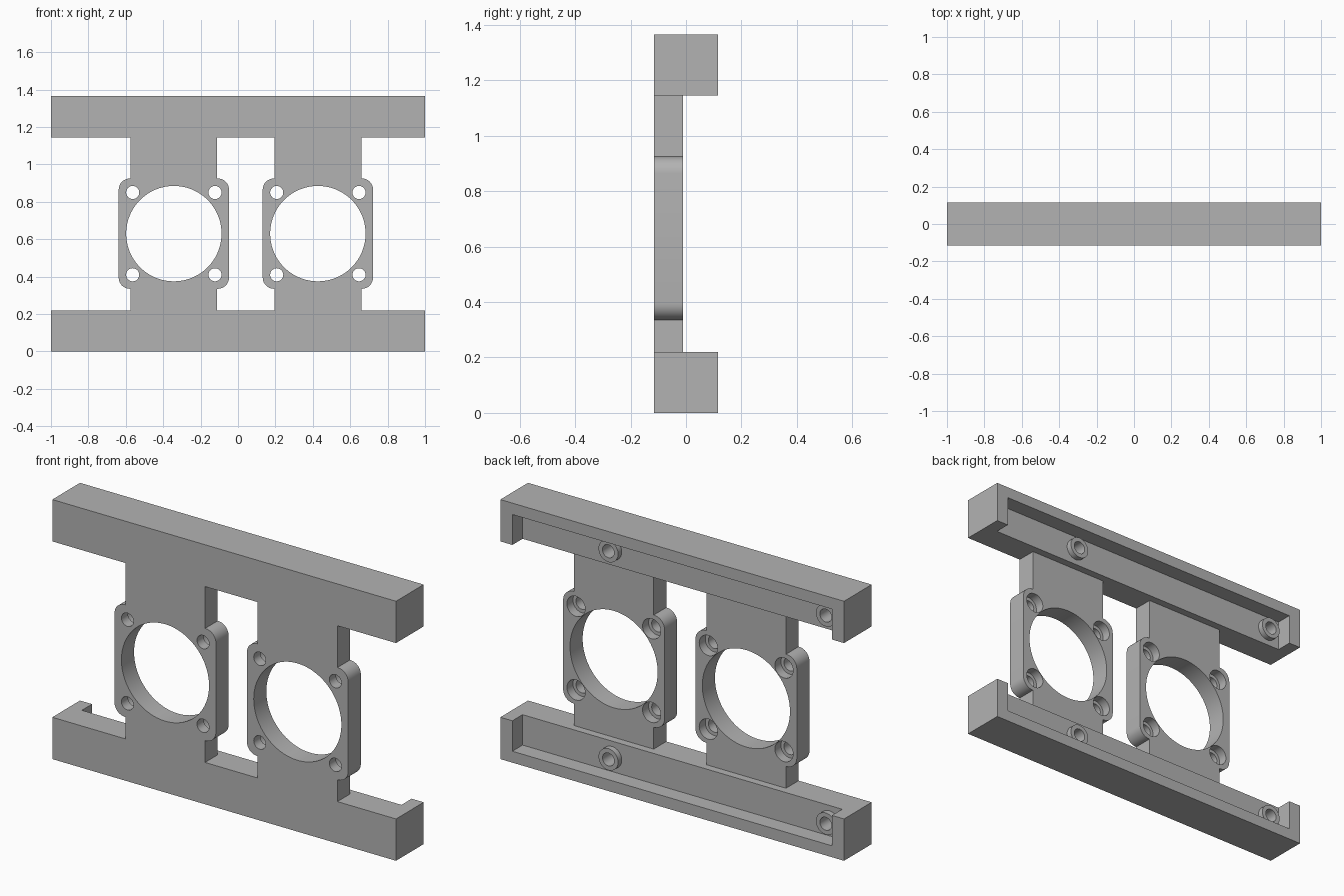
import bpy, bmesh, math
from mathutils import Matrix, Vector

if "Cube" in bpy.data.objects:
    bpy.data.objects.remove(bpy.data.objects["Cube"])

grey = bpy.data.materials.new("plain_grey")
grey.use_nodes = True
COLOR = (0.45, 0.45, 0.45, 1)
grey.diffuse_color = COLOR
grey.node_tree.nodes["Principled BSDF"].inputs["Base Color"].default_value = COLOR

FRONT, BACK = -0.115, 0.115
TOWER_BACK, FLOOR = -0.01, 0.03
HEIGHT, RAIL = 1.365, 0.22


def finish(name, bm):
    bmesh.ops.recalc_face_normals(bm, faces=bm.faces)
    mesh = bpy.data.meshes.new(name)
    bm.to_mesh(mesh)
    bm.free()
    mesh.materials.append(grey)
    ob = bpy.data.objects.new(name, mesh)
    bpy.context.collection.objects.link(ob)
    return ob


def box(name, x0, x1, y0, y1, z0, z1):
    bm = bmesh.new()
    size = Vector((x1 - x0, y1 - y0, z1 - z0))
    mid = Vector((x0 + x1, y0 + y1, z0 + z1)) / 2
    bmesh.ops.create_cube(bm, size=1, matrix=Matrix.Translation(mid) @ Matrix.Diagonal(size).to_4x4())
    return finish(name, bm)


def rod(name, x, z, r, y0, y1, sides=40):
    # Cylinder running front to back
    bm = bmesh.new()
    place = Matrix.Translation((x, (y0 + y1) / 2, z)) @ Matrix.Rotation(math.pi / 2, 4, "X")
    bmesh.ops.create_cone(bm, cap_ends=True, segments=sides, radius1=r, radius2=r,
                          depth=y1 - y0, matrix=place)
    return finish(name, bm)


def combine(ob, tool, operation="DIFFERENCE"):
    mod = ob.modifiers.new("combine", "BOOLEAN")
    mod.operation, mod.object, mod.solver = operation, tool, "EXACT"
    bpy.context.view_layer.objects.active = ob
    bpy.ops.object.modifier_apply(modifier=mod.name)
    bpy.data.objects.remove(tool)


def smooth(ob):
    bpy.ops.object.select_all(action="DESELECT")
    ob.select_set(True)
    bpy.context.view_layer.objects.active = ob
    bpy.ops.object.shade_smooth_by_angle(angle=math.radians(30))


# Ring mounts: an upright strip that widens into a rounded plate
def ring_mount(name, cx):
    cz, half, neck, r = 0.63, 0.295, 0.232, 0.06
    side = [(neck, RAIL), (neck, cz - half)]
    for sign, start in ((-1, -90), (1, 0)):
        for i in range(9):
            a = math.radians(start + i * 90 / 8)
            side.append((half - r + r * math.cos(a), cz + sign * (half - r) + r * math.sin(a)))
    side += [(neck, cz + half), (neck, HEIGHT - RAIL)]
    outline = side + [(-x, z) for x, z in reversed(side)]
    bm = bmesh.new()
    face = bm.faces.new([bm.verts.new((cx + x, FRONT, z)) for x, z in outline])
    out = bmesh.ops.extrude_face_region(bm, geom=[face])
    moved = [v for v in out["geom"] if isinstance(v, bmesh.types.BMVert)]
    bmesh.ops.translate(bm, verts=moved, vec=(0, TOWER_BACK - FRONT, 0))
    ob = finish(name, bm)
    combine(ob, rod("cutter", cx, cz, 0.255, -0.3, 0.3, 96))
    # Corner screw holes, counterbored from the back
    for sx in (-1, 1):
        for sz in (-1, 1):
            x, z = cx + sx * 0.22, cz + sz * 0.22
            combine(ob, rod("cutter", x, z, 0.035, -0.3, 0.3))
            combine(ob, rod("cutter", x, z, 0.053, TOWER_BACK - 0.05, 0.3))
    smooth(ob)


ring_mount("right_ring_mount", -0.343)
ring_mount("left_ring_mount", 0.427)


# Rails: bars hollowed from the back, open toward the middle
def rail(name, z0, cut0, cut1, boss_z):
    ob = box(name, -1, 1, FRONT, BACK, z0, z0 + RAIL)
    combine(ob, box("cutter", -0.93, 0.93, FLOOR, 0.3, cut0, cut1))
    # Hollow screw bosses
    for x in (-0.855, 0.41):
        combine(ob, rod("boss", x, boss_z, 0.057, FLOOR - 0.03, 0.06), "UNION")
        combine(ob, rod("cutter", x, boss_z, 0.034, FLOOR - 0.06, 0.3))
    smooth(ob)


LIP = 0.06
rail("bottom_rail", 0, LIP, 0.4, 0.135)
rail("top_rail", HEIGHT - RAIL, 1.0, HEIGHT - LIP, 1.23)
